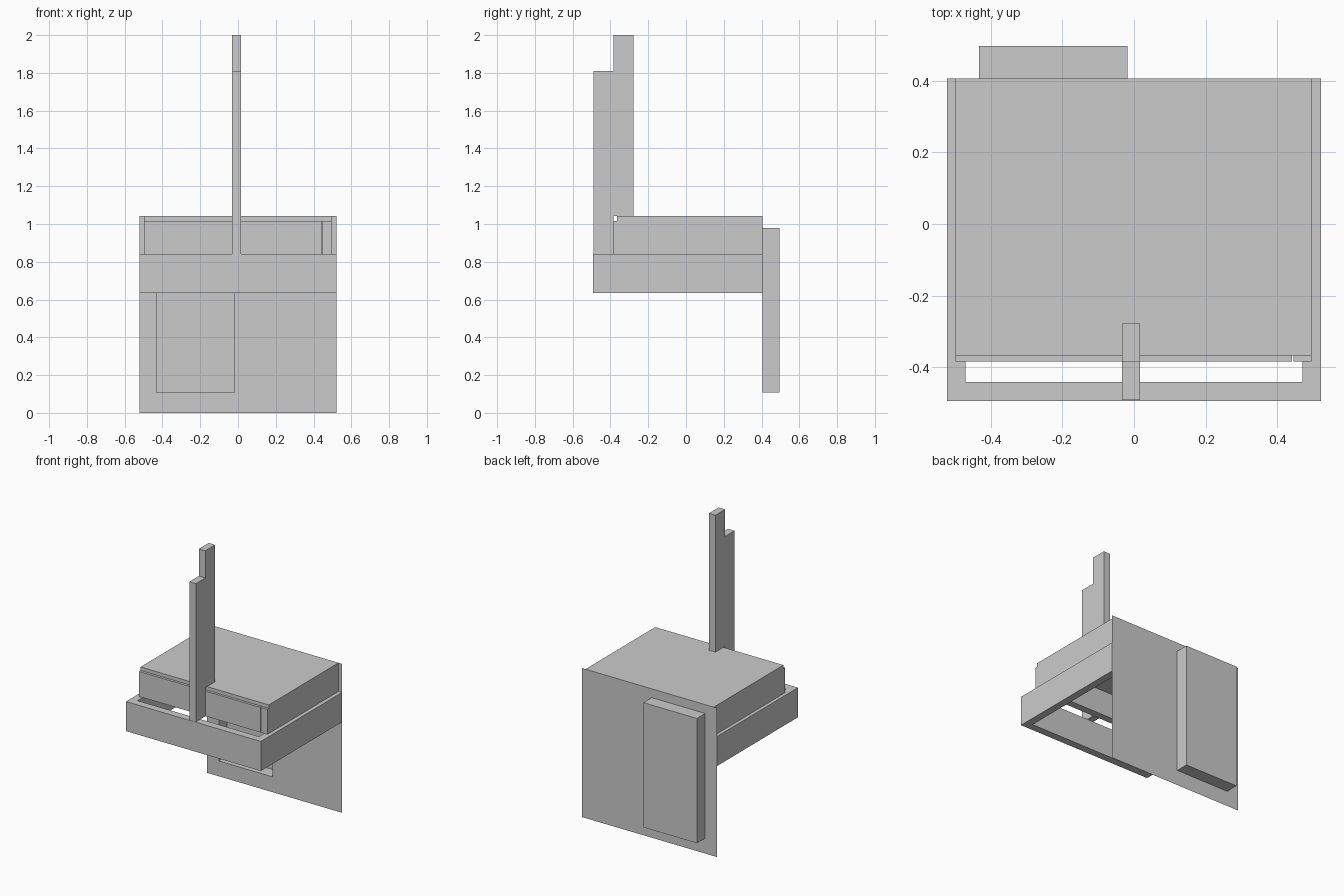
import bpy, bmesh

if "Cube" in bpy.data.objects:
    bpy.data.objects.remove(bpy.data.objects["Cube"])


def mesh_object(name, bm):
    me = bpy.data.meshes.new(name)
    bmesh.ops.recalc_face_normals(bm, faces=bm.faces)
    bm.to_mesh(me)
    bm.free()
    ob = bpy.data.objects.new(name, me)
    bpy.context.collection.objects.link(ob)
    return ob


def prism(name, pts, axis, lo, hi):
    """Extrude a 2D outline along z (pts are x,y) or x (pts are y,z)."""
    bm = bmesh.new()
    place = (lambda a, b, t: (a, b, t)) if axis == 'z' else (lambda a, b, t: (t, a, b))
    face = bm.faces.new([bm.verts.new(place(a, b, lo)) for a, b in pts])
    ext = bmesh.ops.extrude_face_region(bm, geom=[face])
    verts = [g for g in ext['geom'] if isinstance(g, bmesh.types.BMVert)]
    bmesh.ops.translate(bm, verts=verts, vec=place(0, 0, hi - lo))
    return mesh_object(name, bm)


def box(name, x0, x1, y0, y1, z0, z1):
    return prism(name, [(x0, y0), (x1, y0), (x1, y1), (x0, y1)], 'z', z0, z1)


BACK = 0.405

# Thin back sheet with a rectangular recess pushed out behind it
bm = bmesh.new()
xs, zs = (-0.522, -0.432, -0.018, 0.522), (0.0, 0.107, 0.98, 1.042)
grid = [[bm.verts.new((x, BACK, z)) for z in zs] for x in xs]
for i in range(3):
    for j in range(3):
        f = bm.faces.new((grid[i][j], grid[i + 1][j], grid[i + 1][j + 1], grid[i][j + 1]))
        if i == j == 1:
            niche = f
ext = bmesh.ops.extrude_face_region(bm, geom=[niche])
bmesh.ops.translate(bm, vec=(0, 0.091, 0),
                    verts=[g for g in ext['geom'] if isinstance(g, bmesh.types.BMVert)])
if niche.is_valid:
    bmesh.ops.delete(bm, geom=[niche], context='FACES_ONLY')
mesh_object("back_panel", bm)

# U-shaped lower frame, open above and below
o, i, f = 0.522, 0.47, -0.493
prism("lower_frame", [(-o, BACK), (-o, f), (o, f), (o, BACK), (i, BACK),
                      (i, -0.44), (-i, -0.44), (-i, BACK)], 'z', 0.635, 0.842)

# Hollow seat: side rails, front board and lid
box("seat_rail_left", -0.498, -0.447, -0.332, BACK, 0.842, 1.017)
box("seat_rail_right", 0.445, 0.495, -0.383, BACK, 0.842, 1.017)
box("seat_front_board", -0.498, 0.441, -0.383, -0.332, 0.842, 1.017)
box("seat_lid", -0.498, 0.495, -0.366, BACK, 1.017, 1.042)

# Stepped upright post, notched over the seat
prism("upright_post", [(-0.491, 0.842), (-0.385, 0.842), (-0.385, 1.042), (-0.277, 1.042),
                       (-0.277, 2.0), (-0.385, 2.0), (-0.385, 1.81), (-0.491, 1.81)],
      'x', -0.033, 0.017)
